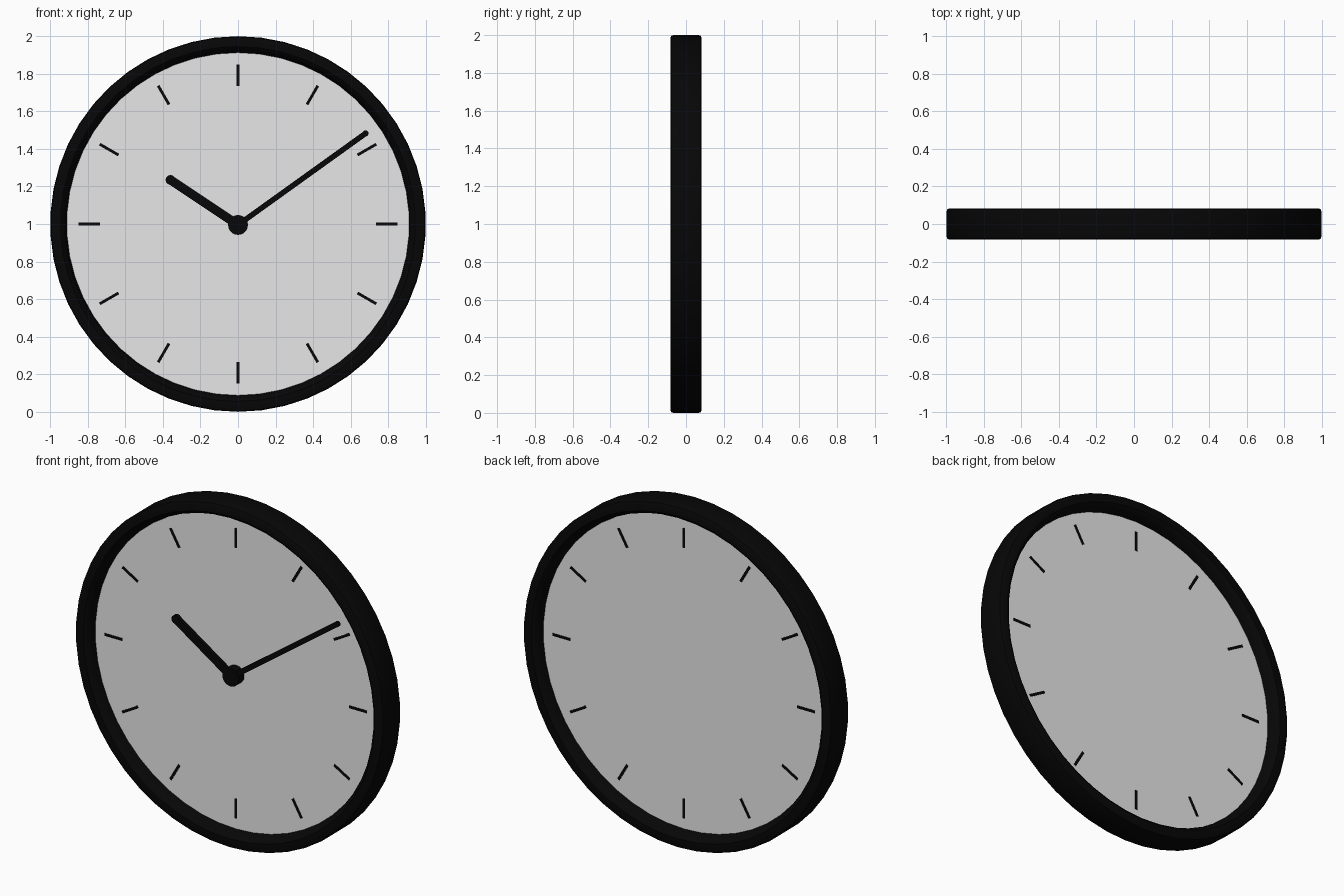
import bpy, bmesh, math
from mathutils import Matrix, Vector

if "Cube" in bpy.data.objects:
    bpy.data.objects.remove(bpy.data.objects["Cube"])

SIDES = 50
CZ = 1.0        # height of the clock centre
FACE_Y = 0.018  # half thickness of the dial


def material(name, rgb):
    m = bpy.data.materials.new(name)
    m.diffuse_color = (*rgb, 1)
    m.use_nodes = True
    m.node_tree.nodes["Principled BSDF"].inputs["Base Color"].default_value = m.diffuse_color
    return m


black = material("black", (0.002, 0.002, 0.002))
pale = material("pale grey", (0.8, 0.8, 0.8))


def finish(bm, name, mat, smooth=True):
    bmesh.ops.recalc_face_normals(bm, faces=bm.faces)
    me = bpy.data.meshes.new(name)
    bm.to_mesh(me)
    bm.free()
    me.materials.append(mat)
    ob = bpy.data.objects.new(name, me)
    bpy.context.collection.objects.link(ob)
    if smooth:
        bpy.ops.object.select_all(action='DESELECT')
        ob.select_set(True)
        bpy.context.view_layer.objects.active = ob
        bpy.ops.object.shade_smooth_by_angle(angle=math.radians(35))
    return ob


def lathe(name, profile, mat):
    """Closed (radius, y) profile turned round the clock's axis."""
    bm = bmesh.new()
    rings = []
    for i in range(SIDES):
        a = 2 * math.pi * i / SIDES
        rings.append([bm.verts.new((r * math.sin(a), y, CZ + r * math.cos(a)))
                      for r, y in profile])
    n = len(profile)
    for i in range(SIDES):
        p, q = rings[i], rings[(i + 1) % SIDES]
        for j in range(n):
            k = (j + 1) % n
            bm.faces.new((p[j], p[k], q[k], q[j]))
    return finish(bm, name, mat)


def disc(name, x, z, radius, y0, y1, sides, mat):
    """Cylinder lying along y."""
    bm = bmesh.new()
    m = Matrix.Translation((x, (y0 + y1) / 2, z)) @ Matrix.Rotation(math.pi / 2, 4, 'X')
    bmesh.ops.create_cone(bm, cap_ends=True, segments=sides, radius1=radius,
                          radius2=radius, depth=abs(y1 - y0), matrix=m)
    return finish(bm, name, mat)


def bar(bm, p, q, width, y0, y1):
    """Flat bar in the dial plane from p to q, both (x, z)."""
    p, q = Vector(p), Vector(q)
    d = q - p
    m = (Matrix.Translation(((p.x + q.x) / 2, (y0 + y1) / 2, (p.y + q.y) / 2))
         @ Matrix.Rotation(-math.atan2(d.y, d.x), 4, 'Y')
         @ Matrix.Diagonal((d.length, abs(y1 - y0), width, 1)))
    bmesh.ops.create_cube(bm, size=1, matrix=m)


# rim, rounded outside and sloping in to the dial on both sides
half = [(0.912, FACE_Y - 0.002), (0.918, 0.045), (0.93, 0.072), (0.945, 0.083),
        (0.986, 0.083), (0.996, 0.078), (1.0, 0.068)]
lathe("rim", half + [(r, -y) for r, y in reversed(half)], black)

# dial, visible from both sides, tucked just inside the rim
disc("dial", 0, CZ, 0.916, -FACE_Y, FACE_Y, SIDES, pale)

# hour marks on front and back
for side, name in ((-1, "front_marks"), (1, "back_marks")):
    bm = bmesh.new()
    for h in range(12):
        a = math.radians(30 * h)
        s, c = math.sin(a), math.cos(a)
        bar(bm, (0.735 * s, CZ + 0.735 * c), (0.85 * s, CZ + 0.85 * c), 0.015,
            side * (FACE_Y - 0.003), side * (FACE_Y + 0.003))
    finish(bm, name, black, smooth=False)

# hands with rounded tips
for name, tip, width in (("hour_hand", (-0.36, 1.235), 0.048),
                         ("minute_hand", (0.68, 1.483), 0.029)):
    bm = bmesh.new()
    bar(bm, (0, 0.995), tip, width, -0.045, -0.065)
    finish(bm, name, black, smooth=False)
    disc(name + "_tip", tip[0], tip[1], width * 0.54, -0.044, -0.066, 12, black)

# hub
disc("hub", 0, 0.995, 0.053, -FACE_Y + 0.005, -0.07, 20, black)
